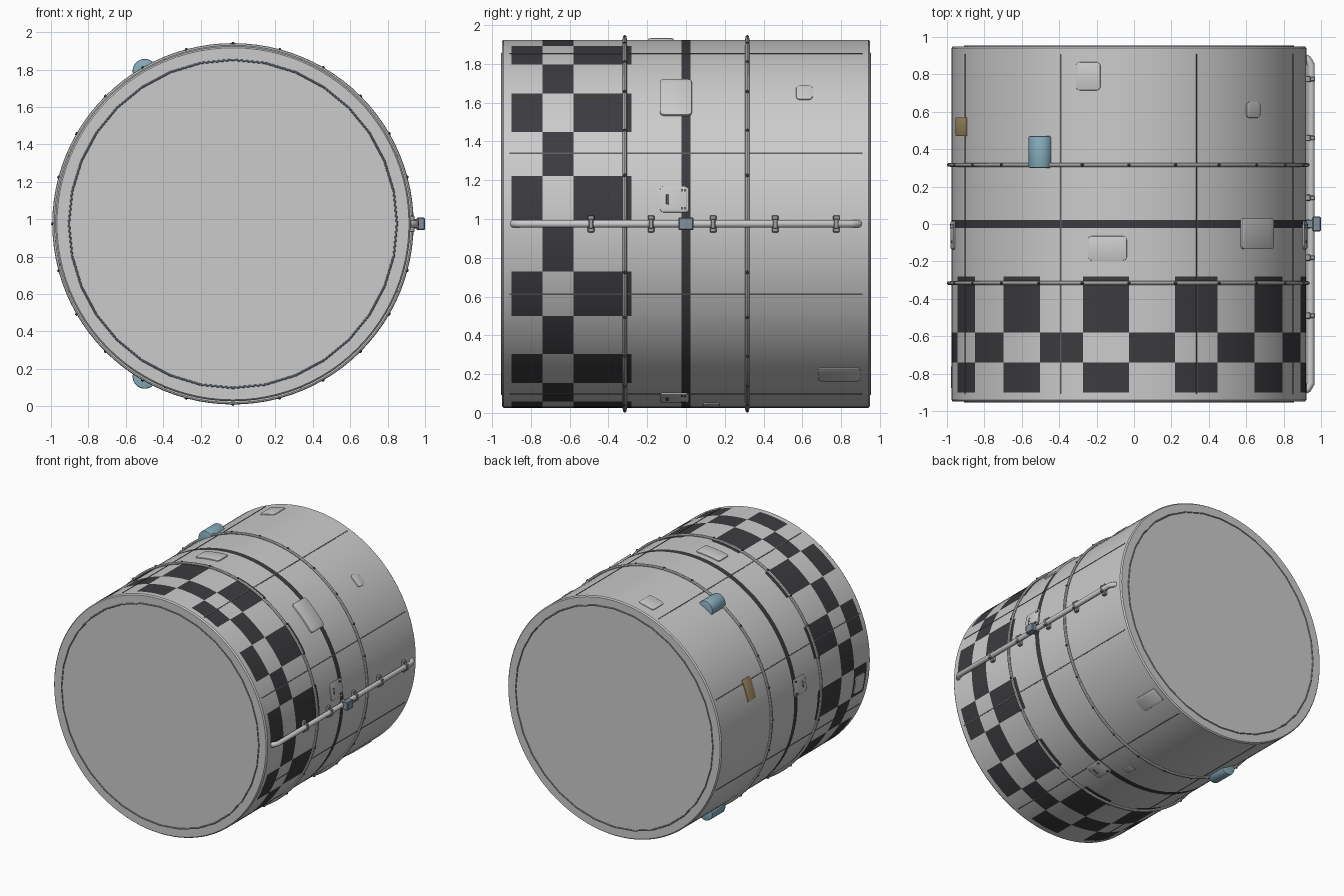
import bpy, bmesh, math
from math import sin, cos, radians, pi
from mathutils import Matrix, Vector

if "Cube" in bpy.data.objects:
    bpy.data.objects.remove(bpy.data.objects["Cube"])

CX, CZ, R = -0.027, 0.975, 0.949   # drum axis (along y) and radius


def material(name, rgb):
    m = bpy.data.materials.new(name)
    m.diffuse_color = (*rgb, 1)
    m.use_nodes = True
    m.node_tree.nodes["Principled BSDF"].inputs["Base Color"].default_value = m.diffuse_color
    return m


GREY = material("light_grey", (0.72, 0.72, 0.72))
DARK = material("charcoal", (0.045, 0.044, 0.05))
LINE = material("seam_grey", (0.1, 0.105, 0.115))
STEEL = material("blue_grey", (0.23, 0.28, 0.34))
BLUE = material("pale_blue", (0.24, 0.42, 0.5))
TAN = material("tan", (0.4, 0.3, 0.14))


def polar(deg, r, y):
    a = radians(deg)
    return Vector((CX + r * cos(a), y, CZ + r * sin(a)))


def finish(name, bm, *mats):
    bmesh.ops.recalc_face_normals(bm, faces=bm.faces)
    me = bpy.data.meshes.new(name)
    bm.to_mesh(me)
    bm.free()
    for m in mats:
        me.materials.append(m)
    ob = bpy.data.objects.new(name, me)
    bpy.context.collection.objects.link(ob)
    bpy.ops.object.select_all(action='DESELECT')
    ob.select_set(True)
    bpy.context.view_layer.objects.active = ob
    bpy.ops.object.shade_smooth_by_angle(angle=radians(35))
    return ob


def box(bm, center, size, rot=0):
    m = Matrix.Translation(center) @ Matrix.Rotation(-radians(rot), 4, 'Y') @ Matrix.Diagonal((*size, 1))
    return bmesh.ops.create_cube(bm, size=1, matrix=m)


def hoop(name, y, r, tube, mat, segs=96, sides=8):
    bm = bmesh.new()
    rows = [[bm.verts.new(polar(360 * i / segs, r + tube * cos(2 * pi * j / sides),
                                y + tube * sin(2 * pi * j / sides)))
             for j in range(sides)] for i in range(segs)]
    for i in range(segs):
        a, b = rows[i], rows[(i + 1) % segs]
        for j in range(sides):
            k = (j + 1) % sides
            bm.faces.new((a[j], b[j], b[k], a[k]))
    return finish(name, bm, mat)


def plate(name, deg, y, arc, length, h, mat=GREY, corner=0.02):
    """Rounded plate, wrapped round the drum surface."""
    bm = bmesh.new()
    box(bm, (0, 0, (h - 0.01) / 2), (arc, length, h + 0.01))
    upright = [e for e in bm.edges if abs(e.verts[0].co.z - e.verts[1].co.z) > 1e-4]
    bmesh.ops.bevel(bm, geom=upright, offset=corner, segments=3, profile=0.5, affect='EDGES')
    top = [f for f in bm.faces if f.calc_center_median().z > h - 1e-5]
    rim = [e for f in top for e in f.edges]
    bmesh.ops.bevel(bm, geom=rim, offset=min(0.004, h * 0.6), segments=2, profile=0.5, affect='EDGES')
    for k in range(1, 6):
        bmesh.ops.bisect_plane(bm, geom=bm.verts[:] + bm.edges[:] + bm.faces[:],
                               plane_co=(arc * (k / 6 - 0.5), 0, 0), plane_no=(1, 0, 0))
    for v in bm.verts:
        t, s, z = v.co
        v.co = polar(deg + math.degrees(t / R), R + z, y + s)
    return finish(name, bm, mat)


# Drum shell: painted checks and centre band are faces of the shell itself
SEG = 96
ys = [-0.95, -0.94, -0.9, -0.74, -0.58, -0.28, -0.022, 0.022, 0.94, 0.95]
bm = bmesh.new()
rows = [[bm.verts.new(polar(360 * i / SEG, R - (0.008 if abs(y) == 0.95 else 0), y))
         for i in range(SEG)] for y in ys]
for n in range(len(ys) - 1):
    for i in range(SEG):
        k = (i + 1) % SEG
        f = bm.faces.new((rows[n][i], rows[n][k], rows[n + 1][k], rows[n + 1][i]))
        odd = (i * 24 // SEG) % 2
        f.material_index = int((n in (2, 4) and not odd) or (n == 3 and odd) or n == 6)
bm.faces.new(rows[0])
bm.faces.new(rows[-1])
finish("drum_shell", bm, GREY, DARK)

# End cap rings
for name, y in (("front", -0.949), ("back", 0.949)):
    hoop(name + "_cap_ring", y, 0.877, 0.006, STEEL, 32)

# Lengthwise seams
bm = bmesh.new()
for k in range(8):
    d = 22.5 + 45 * k
    box(bm, polar(d, R - 0.002, 0), (0.008, 1.82, 0.008), d)
finish("lengthwise_seams", bm, LINE)

# Hoops with studs
for name, y in (("front", -0.316), ("rear", 0.316)):
    hoop(name + "_hoop", y, 0.955, 0.011, GREY)
    bm = bmesh.new()
    for k in range(24):
        bmesh.ops.create_icosphere(bm, subdivisions=1, radius=0.011,
                                   matrix=Matrix.Translation(polar(15 * k, 0.963, y)))
    finish(name + "_hoop_studs", bm, LINE)

# Side handrail, ends bent in to the shell
cu = bpy.data.curves.new("handrail", 'CURVE')
cu.dimensions = '3D'
cu.bevel_depth = 0.02
cu.bevel_resolution = 3
cu.use_fill_caps = True
pts = [(0.915, -0.89), (0.93, -0.88), (0.947, -0.85), (0.947, 0.85), (0.93, 0.88), (0.915, 0.89)]
sp = cu.splines.new('POLY')
sp.points.add(len(pts) - 1)
for p, (x, y) in zip(sp.points, pts):
    p.co = (x, y, CZ, 1)
sp.use_smooth = True
cu.materials.append(GREY)
bpy.context.collection.objects.link(bpy.data.objects.new("handrail", cu))

# Handrail clamps
bm = bmesh.new()
for y in (-0.49, -0.18, 0.14, 0.46, 0.775):
    box(bm, (0.929, y, CZ), (0.03, 0.034, 0.088))
    box(bm, (0.947, y, CZ), (0.044, 0.024, 0.05))
bmesh.ops.bevel(bm, geom=bm.edges[:], offset=0.004, segments=1, affect='EDGES')
finish("handrail_clamps", bm, LINE and material("clamp_grey", (0.35, 0.35, 0.36)))

# Centre block on the handrail
bm = bmesh.new()
box(bm, (0.977, 0, CZ), (0.046, 0.078, 0.066))
box(bm, (0.937, 0, CZ), (0.05, 0.05, 0.04))
bmesh.ops.bevel(bm, geom=bm.edges[:], offset=0.005, segments=1, affect='EDGES')
finish("handrail_block", bm, STEEL)

# Pale blue canisters, upper and lower left
for name, d in (("upper", 120), ("lower", 240)):
    bm = bmesh.new()
    m = Matrix.Translation(polar(d, R - 0.006, 0.385)) @ Matrix.Rotation(pi / 2, 4, 'X')
    bmesh.ops.create_cone(bm, cap_ends=True, segments=32, radius1=0.065, radius2=0.065,
                          depth=0.17, matrix=m)
    rims = [e for e in bm.edges if abs(e.verts[0].co.y - e.verts[1].co.y) < 1e-4]
    bmesh.ops.bevel(bm, geom=rims, offset=0.006, segments=2, profile=0.5, affect='EDGES')
    finish(name + "_canister", bm, BLUE)

# Access plates and covers
plate("tan_plate", 161, 0.52, 0.17, 0.1, 0.006, TAN, 0.006)
plate("top_rear_plate", 103.3, 0.79, 0.135, 0.15, 0.006)
plate("small_plate", 45.5, 0.61, 0.105, 0.085, 0.006)
plate("top_cover", 97, -0.13, 0.21, 0.13, 0.008)
plate("shoulder_cover", 43.5, -0.052, 0.25, 0.165, 0.012)
plate("lower_rear_plate", -55, 0.79, 0.115, 0.22, 0.006)
plate("small_lower_plate", -79, 0.13, 0.06, 0.085, 0.006, corner=0.012)
plate("left_front_plate", 189, -0.82, 0.15, 0.12, 0.006)

# Hatches with a dark latch slot and bolts
for name, d in (("right", 7.6), ("lower", -71), ("left", 172.4)):
    plate(name + "_hatch", d, -0.06, 0.135, 0.15, 0.007)
    plate(name + "_hatch_latch", d, -0.095, 0.055, 0.016, 0.009, LINE, 0.004)
    bm = bmesh.new()
    for t in (-2.8, 2.8):
        for y in (-0.02, -0.005):
            box(bm, polar(d + t, R + 0.004, y), (0.012, 0.01, 0.014), d + t)
    finish(name + "_hatch_bolts", bm, LINE)
